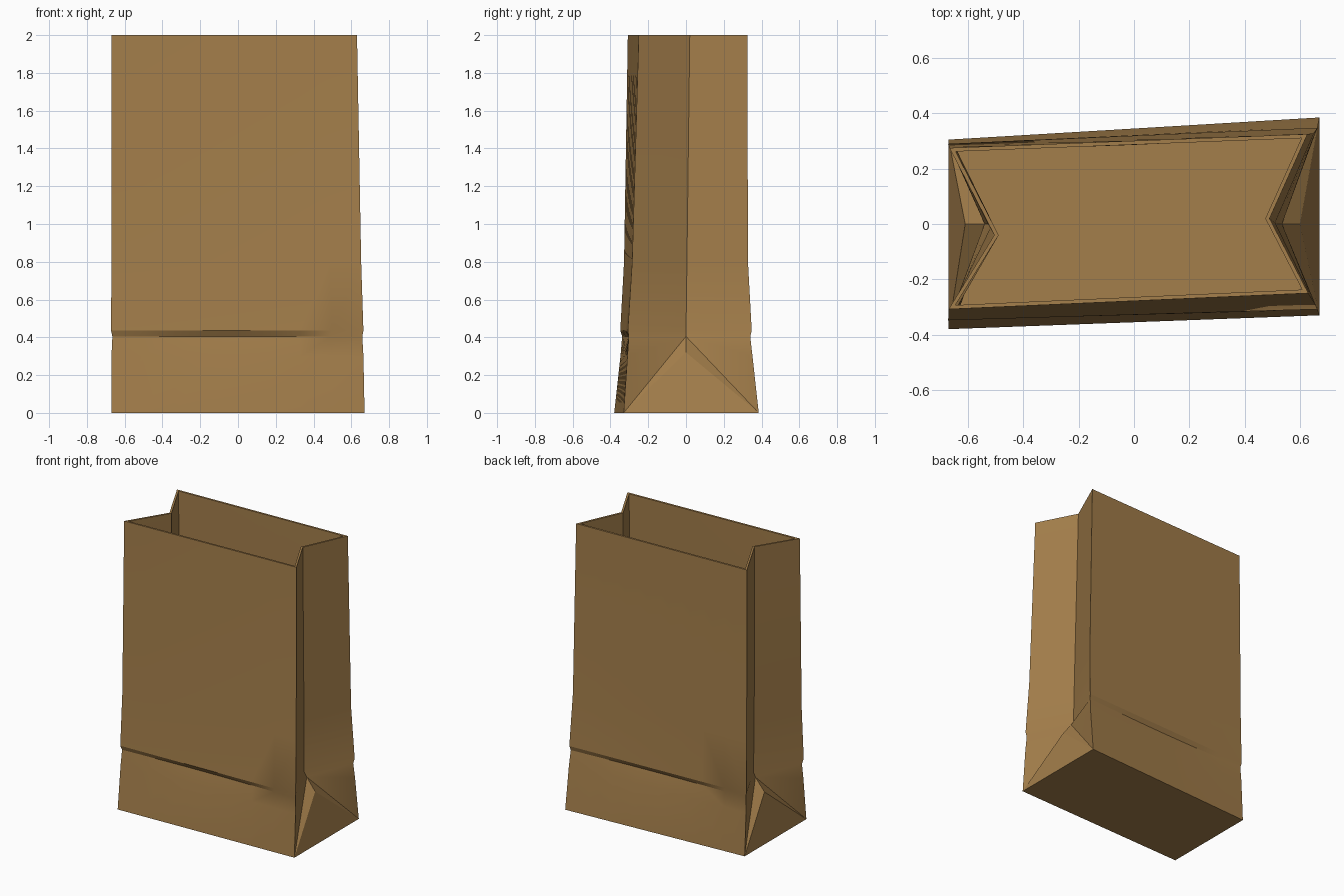
import bpy, bmesh, math
from mathutils import Vector

if "Cube" in bpy.data.objects:
    bpy.data.objects.remove(bpy.data.objects["Cube"])

paper = bpy.data.materials.new("brown paper")
paper.diffuse_color = (0.37, 0.21, 0.07, 1)
paper.use_nodes = True
paper.node_tree.nodes["Principled BSDF"].inputs["Base Color"].default_value = paper.diffuse_color

# Each level: height, corners (front left, front right, back right, back left), panel dent
LEVELS = [
    (0.00, (-.67, -.38), (.67, -.33), (.67, .385), (-.67, .305), 0),
    (0.30, (-.67, -.347), (.664, -.31), (.664, .352), (-.67, .29), 0),
    (0.405, (-.665, -.338), (.658, -.303), (.658, .34), (-.665, .285), .012),
    (0.435, (-.672, -.348), (.664, -.308), (.664, .348), (-.672, .29), 0),
    (0.80, (-.67, -.328), (.652, -.285), (.65, .328), (-.67, .283), 0),
    (2.00, (-.67, -.308), (.63, -.25), (.627, .325), (-.667, .275), 0),
]
COLS = 8

bm = bmesh.new()


def panel(a, b, inward):
    """Long wall between two corner columns, with a shallow fold line."""
    rows = []
    for lv in LEVELS:
        p, q = Vector((*lv[a], lv[0])), Vector((*lv[b], lv[0]))
        row = []
        for i in range(COLS + 1):
            t = i / COLS
            v = p.lerp(q, t)
            v.y += inward * lv[5] * math.sin(math.pi * t)
            row.append(bm.verts.new(v))
        rows.append(row)
    for r0, r1 in zip(rows, rows[1:]):
        for i in range(COLS):
            bm.faces.new((r0[i], r0[i + 1], r1[i + 1], r1[i]))
    return rows


front = panel(1, 2, 1)
back = panel(4, 3, -1)

# Floor
bm.faces.new(front[0] + back[0][::-1])


def gusset(col, edge_x, bulge_x, fold):
    """Side wall folded inward, with a creased triangle at its foot."""
    f = [r[col] for r in front]
    b = [r[col] for r in back]
    bulge = bm.verts.new((bulge_x, 0, .32))
    mids = [bm.verts.new(p) for p in fold]
    bm.faces.new((f[0], b[0], bulge))
    for c in (f, b):
        bm.faces.new((c[0], bulge, mids[0]))
        bm.faces.new((c[0], c[1], mids[0]))
        bm.faces.new((c[1], c[2], mids[0]))
        for i in range(3):
            bm.faces.new((c[i + 2], mids[i], mids[i + 1], c[i + 3]))


gusset(COLS, .67, .60, [(.535, 0, .405), (.515, 0, .435), (.51, .005, .8), (.49, .02, 2)])
gusset(0, -.67, -.61, [(-.54, 0, .405), (-.525, 0, .435), (-.52, -.015, .8), (-.505, -.04, 2)])

bmesh.ops.recalc_face_normals(bm, faces=bm.faces)
# make sure the floor faces down, so that the wall thickness grows inward
floor = min(bm.faces, key=lambda f: f.calc_center_median().z)
if floor.normal.z > 0:
    bmesh.ops.reverse_faces(bm, faces=bm.faces)

mesh = bpy.data.meshes.new("paper_bag")
bm.to_mesh(mesh)
bm.free()
mesh.materials.append(paper)
bag = bpy.data.objects.new("paper_bag", mesh)
bpy.context.collection.objects.link(bag)

# Paper thickness
wall = bag.modifiers.new("paper thickness", 'SOLIDIFY')
wall.thickness = 0.014
wall.offset = -1
wall.use_even_offset = True

bpy.context.view_layer.objects.active = bag
bag.select_set(True)
bpy.ops.object.modifier_apply(modifier=wall.name)
bpy.ops.object.shade_smooth_by_angle(angle=math.radians(20))
